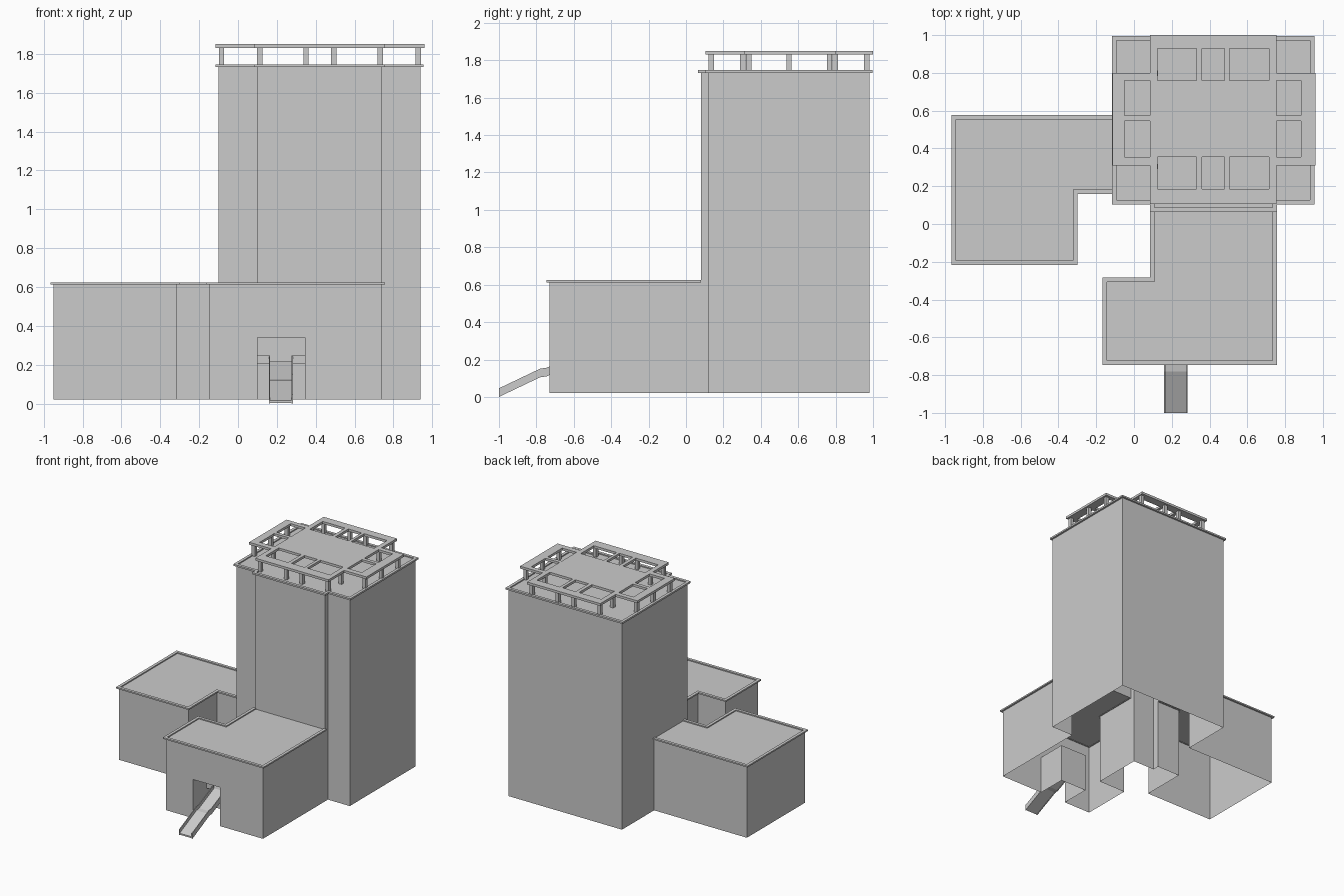
import bpy, bmesh, math
from mathutils import Vector

if "Cube" in bpy.data.objects:
    bpy.data.objects.remove(bpy.data.objects["Cube"])

BASE, LOW, HIGH = 0.02, 0.615, 1.738


def finish(bm, name, recalc=True):
    bmesh.ops.remove_doubles(bm, verts=bm.verts[:], dist=1e-5)
    if recalc:
        bmesh.ops.recalc_face_normals(bm, faces=bm.faces[:])
    bmesh.ops.dissolve_limit(bm, angle_limit=0.01, verts=bm.verts[:], edges=bm.edges[:])
    me = bpy.data.meshes.new(name)
    bm.to_mesh(me)
    bm.free()
    ob = bpy.data.objects.new(name, me)
    bpy.context.collection.objects.link(ob)
    return ob


def face(bm, pts):
    return bm.faces.new([bm.verts.new(p) for p in pts])


def walls(bm, path, z0, z1, closed=False):
    n = len(path)
    for i in range(n if closed else n - 1):
        a, b = path[i], path[(i + 1) % n]
        face(bm, [(*a, z0), (*b, z0), (*b, z1), (*a, z1)])


def box(bm, x0, x1, y0, y1, z0, z1):
    f = face(bm, [(x0, y0, z0), (x1, y0, z0), (x1, y1, z0), (x0, y1, z0)])
    extrude(bm, [f], (0, 0, z1 - z0))


def extrude(bm, faces, vec):
    # extrude while keeping the starting faces as the other cap
    r = bmesh.ops.extrude_face_region(bm, geom=faces, use_keep_orig=True)
    vs = [g for g in r["geom"] if isinstance(g, bmesh.types.BMVert)]
    bmesh.ops.translate(bm, vec=vec, verts=vs)


def coping(name, path, z0, z1, closed=False, out=0.016, inn=0.008):
    # mitred flat band that follows a counter-clockwise wall path
    n = len(path)
    p = [Vector(q) for q in path]
    rings = []
    for i in range(n):
        def normal(a, b):
            d = (p[b % n] - p[a % n]).normalized()
            return Vector((d.y, -d.x))
        n0 = normal(i - 1, i) if closed or i > 0 else normal(i, i + 1)
        n1 = normal(i, i + 1) if closed or i < n - 1 else n0
        m = (n0 + n1) / (1 + n0.dot(n1))
        rings.append((p[i] + m * out, p[i] - m * inn))
    bm = bmesh.new()
    quads = []
    for i in range(n if closed else n - 1):
        (a, b), (c, d) = rings[i], rings[(i + 1) % n]
        quads.append(face(bm, [(*a, z0), (*c, z0), (*d, z0), (*b, z0)]))
    bmesh.ops.remove_doubles(bm, verts=bm.verts[:], dist=1e-5)
    extrude(bm, bm.faces[:], (0, 0, z1 - z0))
    return finish(bm, name)


# Outlines, counter-clockwise
south = [(0.74, 0.08), (0.10, 0.08), (0.10, -0.30), (-0.15, -0.30), (-0.15, -0.73), (0.74, -0.73)]
west = [(-0.10, 0.56), (-0.95, 0.56), (-0.95, -0.20), (-0.315, -0.20), (-0.315, 0.175), (-0.10, 0.175)]
tower = [(0.74, 0.08), (0.74, 0.12), (0.94, 0.12), (0.94, 0.98), (-0.10, 0.98),
         (-0.10, 0.12), (0.10, 0.12), (0.10, 0.08)]
ground = ([(0.74, -0.73), (0.74, 0.12), (0.94, 0.12), (0.94, 0.98), (-0.10, 0.98)] + west
          + [(-0.10, 0.12), (0.10, 0.12), (0.10, -0.30), (-0.15, -0.30), (-0.15, -0.73)])

# Outer shell, open underneath, with the entrance recess
bm = bmesh.new()
walls(bm, ground, BASE, LOW)
walls(bm, tower, LOW, HIGH, True)
DX0, DX1, DY0, DY1, DZ = 0.10, 0.345, -0.73, -0.48, 0.34
face(bm, [(x, DY0, z) for x, z in [(-0.15, BASE), (DX0, BASE), (DX0, DZ), (DX1, DZ), (DX1, BASE),
                                   (0.74, BASE), (0.74, LOW), (-0.15, LOW)]])
walls(bm, [(DX0, DY0), (DX0, DY1), (DX1, DY1), (DX1, DY0)], BASE, DZ)
face(bm, [(DX0, DY0, DZ), (DX0, DY1, DZ), (DX1, DY1, DZ), (DX1, DY0, DZ)])
finish(bm, "building_walls", False)

# Flat roofs
for name, outline, z in [("south_roof", south, LOW), ("west_roof", west, LOW), ("tower_roof", tower, HIGH)]:
    bm = bmesh.new()
    face(bm, [(*q, z) for q in outline])
    finish(bm, name, False)

# Roof edge copings
coping("south_coping", south[1:] + south[:1], 0.612, 0.624)
coping("west_coping", west, 0.612, 0.624)
coping("tower_coping", tower, 1.733, 1.747, True)

# Rooftop canopy: plus-shaped slab with openings
xs = [-0.115, -0.05, 0.085, 0.125, 0.33, 0.36, 0.48, 0.505, 0.715, 0.755, 0.885, 0.96]
ys = [0.105, 0.185, 0.31, 0.355, 0.545, 0.575, 0.76, 0.80, 0.93, 1.0]
holes = [(a, b, c, d) for a, b in [(0.125, 0.33), (0.36, 0.48), (0.505, 0.715)]
         for c, d in [(0.185, 0.355), (0.76, 0.93)]]
holes += [(a, b, c, d) for a, b in [(-0.05, 0.085), (0.755, 0.885)]
          for c, d in [(0.355, 0.545), (0.575, 0.76)]]
bm = bmesh.new()
for x0, x1 in zip(xs, xs[1:]):
    for y0, y1 in zip(ys, ys[1:]):
        cx, cy = (x0 + x1) / 2, (y0 + y1) / 2
        in_plus = 0.085 < cx < 0.755 or 0.31 < cy < 0.80
        if in_plus and not any(a < cx < b and c < cy < d for a, b, c, d in holes):
            face(bm, [(x0, y0, 1.83), (x1, y0, 1.83), (x1, y1, 1.83), (x0, y1, 1.83)])
bmesh.ops.remove_doubles(bm, verts=bm.verts[:], dist=1e-5)
extrude(bm, bm.faces[:], (0, 0, 0.02))
finish(bm, "canopy_slab")

# Canopy posts, mirrored about the tower centre
bm = bmesh.new()
spots = set()
for dx, dy in [(0.31, 0.416), (0.072, 0.416), (0.507, 0.0), (0.507, 0.216), (0.31, 0.247)]:
    for sx in (-1, 1):
        for sy in (-1, 1):
            spots.add((round(0.422 + sx * dx, 4), round(0.551 + sy * dy, 4)))
for x, y in sorted(spots):
    box(bm, x - 0.014, x + 0.014, y - 0.014, y + 0.014, HIGH, 1.83)
finish(bm, "canopy_posts")

# Entrance ramp: thin floor and two side curbs following one profile
line = [(-1.0, 0.0), (-0.78, 0.105), (-0.745, 0.11), (-0.55, 0.20)]


def ramp_strip(name, x0, x1, lift, height):
    bm = bmesh.new()
    prof = [(y, z + lift) for y, z in line] + [(y, z + lift + height) for y, z in reversed(line)]
    f = face(bm, [(x0, y, z) for y, z in prof])
    extrude(bm, [f], (x1 - x0, 0, 0))
    finish(bm, name)


ramp_strip("ramp_floor", 0.166, 0.276, 0.004, 0.012)
ramp_strip("ramp_curb_left", 0.16, 0.166, 0.0, 0.046)
ramp_strip("ramp_curb_right", 0.276, 0.282, 0.0, 0.046)

# Landing inside the recess with low parapets beside the ramp
bm = bmesh.new()
box(bm, DX0, DX1, -0.55, DY1, 0.203, 0.216)
finish(bm, "landing_floor")
for name, a, b in [("landing_parapet_left", DX0, 0.166), ("landing_parapet_right", 0.276, DX1)]:
    bm = bmesh.new()
    box(bm, a, b, -0.556, -0.55, 0.203, 0.248)
    finish(bm, name)
